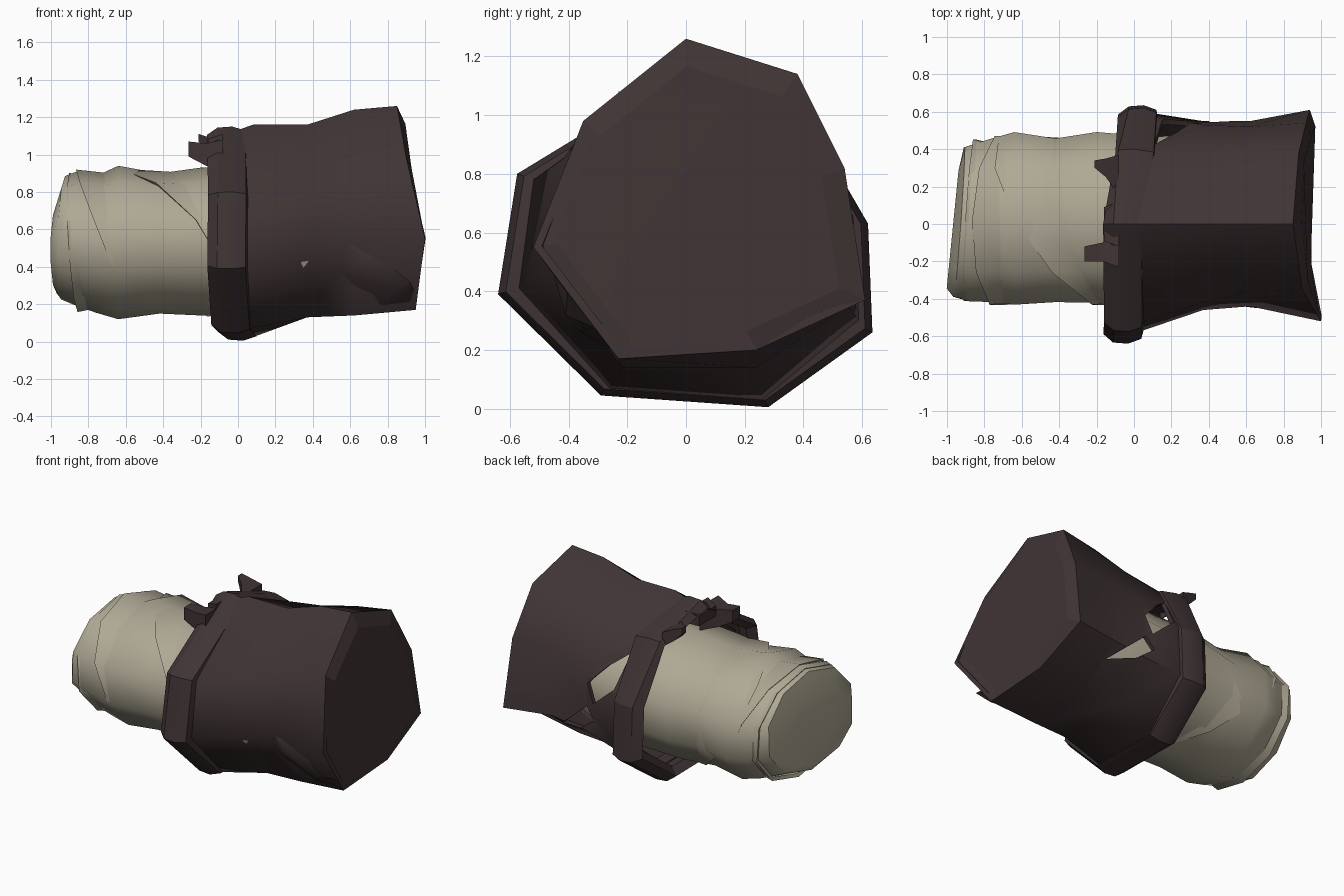
import bpy, bmesh, math
from mathutils import Vector

cube = bpy.data.objects.get("Cube")
if cube:
    bpy.data.objects.remove(cube)


def material(name, rgb):
    m = bpy.data.materials.new(name)
    m.use_nodes = True
    m.diffuse_color = (*rgb, 1)
    m.node_tree.nodes["Principled BSDF"].inputs["Base Color"].default_value = (*rgb, 1)
    return m


DARK = material("dark brown leather", (0.051, 0.034, 0.035))
BEIGE = material("beige cloth", (0.43, 0.395, 0.3))


def smooth(ob, angle):
    bpy.ops.object.select_all(action="DESELECT")
    bpy.context.view_layer.objects.active = ob
    ob.select_set(True)
    bpy.ops.object.shade_smooth_by_angle(angle=math.radians(angle))


def loft(name, rings, mat, start=False, end=False, closed=False, angle=50):
    """Skin a list of rings that all have the same number of points."""
    bm = bmesh.new()
    loops = [[bm.verts.new(p) for p in ring] for ring in rings]
    n = len(loops[0])
    pairs = list(zip(loops, loops[1:]))
    if closed:
        pairs.append((loops[-1], loops[0]))
    for a, b in pairs:
        for i in range(n):
            j = (i + 1) % n
            bm.faces.new((a[i], a[j], b[j], b[i]))
    if start:
        bm.faces.new(loops[0])
    if end:
        bm.faces.new(loops[-1])
    bmesh.ops.recalc_face_normals(bm, faces=bm.faces)
    mesh = bpy.data.meshes.new(name)
    bm.to_mesh(mesh)
    bm.free()
    mesh.materials.append(mat)
    ob = bpy.data.objects.new(name, mesh)
    bpy.context.collection.objects.link(ob)
    smooth(ob, angle)
    return ob


def scaled(section, s, cy=0.01, cz=0.6):
    return [(cy + (y - cy) * s, cz + (z - cz) * s) for y, z in section]


# Sleeve sections (y, z), from the band out to the closed end
near = [(0, 1.16), (.36, 1.0), (.57, .65), (.59, .3), (.26, .03), (-.26, .07), (-.57, .41), (-.52, .78)]
middle = [(0, 1.16), (.36, 1.04), (.53, .75), (.55, .35), (.25, .13), (-.22, .13), (-.46, .47), (-.42, .85)]
far = [(0, 1.24), (.37, 1.1), (.52, .8), (.55, .38), (.24, .14), (-.22, .14), (-.44, .53), (-.36, .93)]
rim = [(0, 1.26), (.38, 1.14), (.54, .82), (.61, .37), (.24, .2), (-.23, .17), (-.52, .55), (-.35, .98)]
rim_x = [.85, .88, .92, .94, .95, .95, 1.0, .9]

rim_ring = [(x, y, z) for x, (y, z) in zip(rim_x, rim)]
rings = [[(x + 0.06 * y, y, z) for y, z in scaled(near, s)] for x, s in ((-.03, .93), (.08, 1))]
rings += [[(x, y, z) for y, z in sec] for x, sec in ((.37, middle), (.62, far))]
sleeve = loft("sleeve", rings + [rim_ring], DARK)
shell = sleeve.modifiers.new("thickness", "SOLIDIFY")
shell.thickness = 0.03
shell.offset = -1

# End cap with a chamfered edge, bulging slightly at mid height
loft("end_cap", [rim_ring, [(.985 - .14 * abs(z - .52), y, z) for y, z in scaled(rim, 0.85, .02, .63)]],
     DARK, end=True, angle=8)

# Torn openings in the back of the sleeve
tears = [
    [(.11, .89), (.24, .79), (.36, .66), (.31, .54), (.15, .68)],
    [(.36, .51), (.6, .3), (.42, .34), (.3, .43)],
]
cutters = []
for k, outline in enumerate(tears):
    cutter = loft(f"tear_cutter_{k}", [[(x, y, z) for x, z in outline] for y in (.3, .9)],
                  DARK, start=True, end=True)
    cutter.hide_render = True
    cutters.append(cutter)
    cut = sleeve.modifiers.new("tear", "BOOLEAN")
    cut.operation = "DIFFERENCE"
    cut.solver = "EXACT"
    cut.object = cutter
bpy.context.view_layer.objects.active = sleeve
for mod in list(sleeve.modifiers):
    bpy.ops.object.modifier_apply(modifier=mod.name)
for cutter in cutters:
    bpy.data.objects.remove(cutter)
smooth(sleeve, 62)

# Diagonal fold pressed out of the front of the sleeve
loft("sleeve_fold", [
    [(.44, -.42, .56), (.5, -.43, .6), (.56, -.42, .58)],
    [(.56, -.35, .36), (.66, -.45, .45), (.74, -.4, .46)],
    [(.74, -.22, .17), (.84, -.37, .27), (.92, -.41, .32)],
    [(.88, -.22, .19), (.92, -.26, .21), (.94, -.32, .28)],
], DARK, start=True, end=True, angle=60)

# Thick band around the open end
band = [(0, 1.15), (.4, 1.01), (.62, .63), (.635, .26), (.28, .005), (-.29, .045), (-.64, .39), (-.575, .8)]
profile = [(-.08, .84), (-.125, .92), (-.07, .99), (.01, 1), (.08, .96), (.09, .88)]
loft("band", [[(x + 0.04 * y / 0.6 - 0.04 * (z > 1), y, z) for y, z in scaled(band, s)] for x, s in profile],
     DARK, closed=True, angle=25)


# Ragged tabs torn along the top of the band, each row is (x, y, z, width, height)
def tab(name, rows):
    corners = ((-.5, -.5), (.5, -.5), (.5, .5), (-.5, .5))
    loft(name, [[(x, y + w * a, z + h * b) for a, b in corners] for x, y, z, w, h in rows],
         DARK, start=True, end=True, angle=30)


tab("long_tab", [(-.08, -.13, 1.0, .2, .16), (-.17, -.15, 1.0, .1, .12), (-.265, -.16, 1.03, .08, .08)])
tab("rear_tab", [(-.08, .26, 1.01, .22, .1), (-.15, .3, 1.05, .1, .08), (-.21, .32, 1.09, .04, .04)])
tab("centre_tab", [(-.08, 0, 1.07, .24, .08), (-.16, 0, 1.05, .18, .07)])


# Cloth-wrapped inner limb
def oval(x, ry, rz, cz=.53, cy=.02, ty=0, tz=0, n=10):
    pts = []
    for i in range(n):
        a = math.tau * (i + 0.5) / n
        y, z = ry * math.cos(a), rz * math.sin(a)
        pts.append(Vector((x + ty * y + tz * z, cy + y, cz + z)))
    return pts


limb = [oval(-.97, .33, .23, .49, -.03, .1, 0), oval(-.935, .42, .33, .555, .01, .07, .03),
        oval(-.86, .445, .36, .55, .01, .05, 0), oval(-.76, .46, .365, .52),
        oval(-.64, .485, .41, .53, .03), oval(-.42, .46, .375, .525), oval(-.2, .48, .395, .535, .035),
        oval(.1, .47, .41, .54), oval(.35, .48, .41, .55), oval(.6, .42, .36, .6)]
loft("wrapped_limb", limb, BEIGE, start=True, end=True)

# Slanted overlapping layers of wrapping
for k, (x, ry, rz, ty, tz, length) in enumerate((
        (-.39, .475, .395, -.55, -.6, .3), (-.7, .475, .39, .03, -.4, .16),
        (-.87, .455, .372, .06, -.06, .08))):
    loft(f"wrapping_{k}", [oval(x, ry * .94, rz * .94, ty=ty, tz=tz),
                           oval(x - .01, ry, rz, ty=ty, tz=tz),
                           oval(x + length, ry * .95, rz * .95, ty=ty * .8, tz=tz)], BEIGE)
